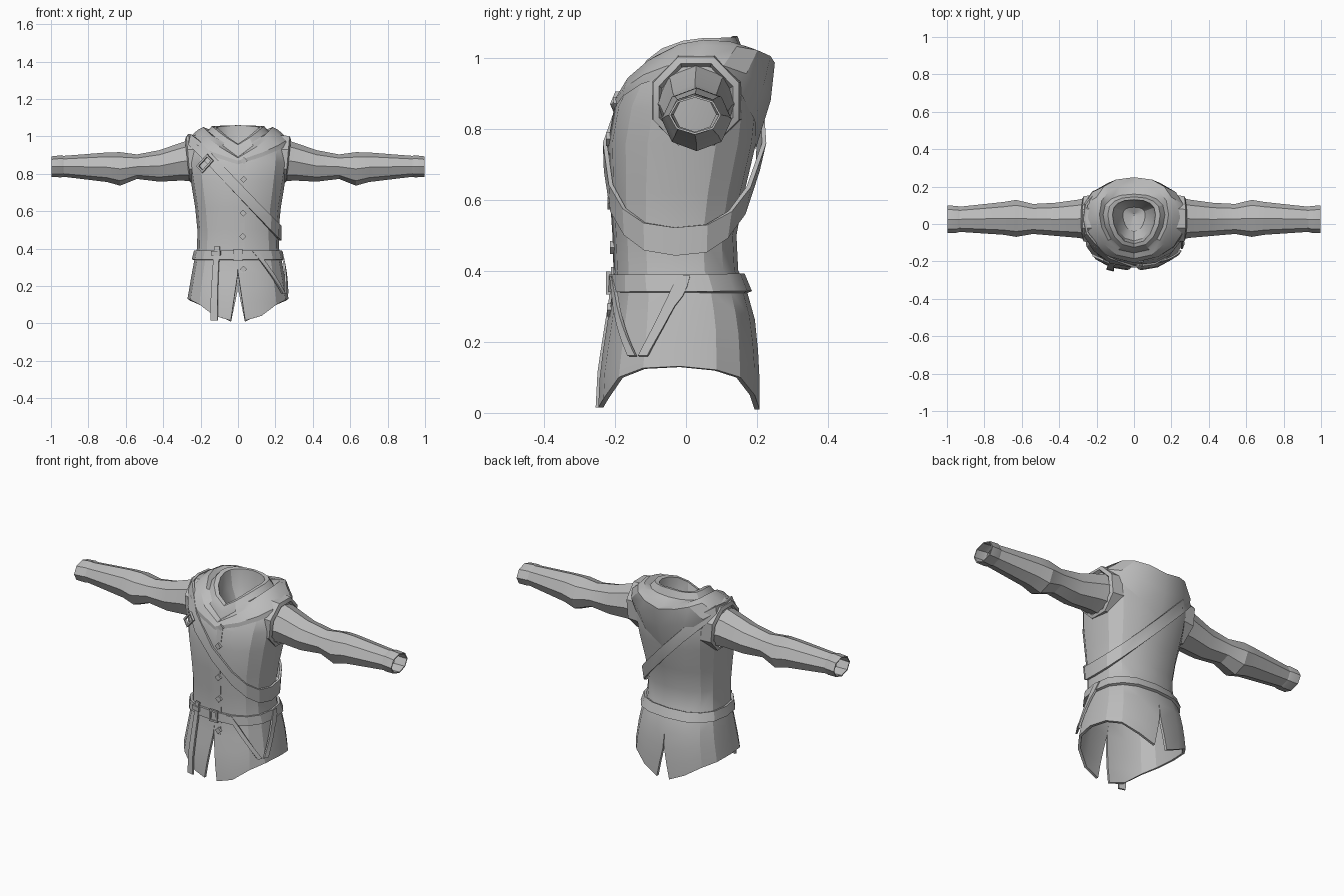
import bpy, bmesh, math
from math import radians, sin, cos, pi
from mathutils import Vector, Matrix

if "Cube" in bpy.data.objects:
    bpy.data.objects.remove(bpy.data.objects["Cube"])

grey = bpy.data.materials.new("plain_grey_cloth")
grey.use_nodes = True
grey.diffuse_color = (0.5, 0.5, 0.5, 1)
grey.node_tree.nodes["Principled BSDF"].inputs["Base Color"].default_value = (0.5, 0.5, 0.5, 1)

# Torso profile: height, half width, front y, back y
BODY = [(0.01, .27, -.24, .2), (.12, .265, -.235, .2), (.25, .243, -.215, .19),
        (.34, .226, -.2, .165), (.4, .212, -.197, .14), (.5, .21, -.2, .135),
        (.62, .222, -.208, .157), (.76, .245, -.213, .19), (.86, .26, -.195, .2),
        (.94, .268, -.155, .19), (.985, .25, -.12, .17)]


def oval(a, hw, yf, yb, z):
    """Point on a slightly squared oval; the front is at -90 degrees."""
    c, s = cos(a), sin(a)
    x = hw * math.copysign(abs(c) ** .8, c)
    y = (yf + yb) / 2 + (yb - yf) / 2 * math.copysign(abs(s) ** .8, s)
    return Vector((x, y, z))


def egg(a, hw, yf, yb, z):
    """Point on an oval that narrows to a tip at the front."""
    c, s = cos(a), sin(a)
    reach = (yb - .05) * s ** .8 if s > 0 else (yf - .05) * abs(s) ** 1.15
    return Vector((hw * math.copysign(abs(c) ** .85, c), .05 + reach, z))


def surf(a, z, off=0.0):
    """Point on the torso at an angle and height, pushed outwards by off."""
    zc = min(max(z, BODY[0][0]), BODY[-1][0])
    for lo, hi in zip(BODY, BODY[1:]):
        if zc <= hi[0]:
            t = (zc - lo[0]) / (hi[0] - lo[0])
            hw, yf, yb = (p + (q - p) * t for p, q in zip(lo[1:], hi[1:]))
            return oval(a, hw + off, yf - off, yb + off, z)


def droop(a, zf, zs, zb):
    """Height that changes from the sides towards the front and the back."""
    w = 1 - abs(cos(a))
    return zs + ((zf if sin(a) < 0 else zb) - zs) * w


def finish(name, bm, thick=0.0):
    bmesh.ops.remove_doubles(bm, verts=bm.verts, dist=.0005)
    bmesh.ops.recalc_face_normals(bm, faces=bm.faces)
    me = bpy.data.meshes.new(name)
    bm.to_mesh(me)
    bm.free()
    ob = bpy.data.objects.new(name, me)
    bpy.context.collection.objects.link(ob)
    me.materials.append(grey)
    bpy.ops.object.select_all(action='DESELECT')
    ob.select_set(True)
    bpy.context.view_layer.objects.active = ob
    if thick:
        mod = ob.modifiers.new("thickness", "SOLIDIFY")
        mod.thickness, mod.offset = thick, 0
        bpy.ops.object.modifier_apply(modifier=mod.name)
    bpy.ops.object.shade_smooth_by_angle(angle=radians(25))
    return ob


def add_grid(bm, rows, closed):
    vs = [[bm.verts.new(p) for p in r] for r in rows]
    n = len(rows[0])
    for r0, r1 in zip(vs, vs[1:]):
        for i in range(n if closed else n - 1):
            j = (i + 1) % n
            bm.faces.new((r0[i], r0[j], r1[j], r1[i]))


def loft(name, rows, closed=True, thick=0.0):
    bm = bmesh.new()
    add_grid(bm, rows, closed)
    return finish(name, bm, thick)


def ring(n):
    return [2 * pi * i / n - pi / 2 for i in range(n)]


# Tunic body and split skirt, built as two side panels
bm = bmesh.new()
for side in (1, -1):
    angles = [-pi / 2 + side * pi * i / 8 for i in range(9)]
    rows = [[surf(a, min(r[0], droop(a, .865, .985, .93))) for a in angles] for r in reversed(BODY[3:])]
    hems = [.015, .04, .1, .125, .13, .12, .1, .05, .01]
    for t in (.24, .5, .75, 1):
        row = []
        for i, a in enumerate(angles):
            p = surf(a, .34 + (hems[i] - .34) * t)
            apex = {0: .27, 8: .19}.get(i, 0)
            if p.z < apex:
                p.x += side * .04 * (apex - p.z) / apex
            row.append(p)
        rows.append(row)
    add_grid(bm, rows, False)
finish("tunic", bm, .014)

# Cowl hood draped around the neck, closed by a shallow bowl inside
A = ring(16)
hood = [[surf(a, droop(a, .85, .955, .74), .01) for a in A],
        [surf(a, droop(a, .87, .985, .88), .018 + .023 * max(0, sin(a))) for a in A]]
for hw, yf, yb, *zz in [(.215, -.185, .25, .885, 1.035, .985), (.185, -.155, .21, .89, 1.05, .985),
                        (.165, -.145, .16, .93, 1.025, 1.02), (.14, -.125, .145, .955, 1.055, 1.06),
                        (.115, -.105, .13, .96, 1.05, 1.06), (.1, -.09, .12, .91, .96, .97),
                        (.06, -.04, .09, .88, .89, .89), (.004, .046, .054, .87, .87, .87)]:
    hood.append([egg(a, hw, yf, yb, droop(a, *zz)) for a in A])
loft("hood", hood)


# Sleeves, cuffs and armhole trims: x, centre z, radius z, centre y, radius y
def limb(name, spec, thick, turn=0.0, lean=0.0):
    for side, label in ((1, "left"), (-1, "right")):
        rows = [[(side * (x + lean * sin(a + turn)), yc + ry * cos(a + turn) * 1.04,
                  zc + rz * sin(a + turn) * 1.04) for a in ring(8)] for x, zc, rz, yc, ry in spec]
        loft(label + "_" + name, rows, True, thick)


limb("sleeve", [(.21, .875, .115, .03, .115), (.3, .866, .098, .028, .098), (.42, .842, .081, .025, .085),
                (.54, .838, .063, .027, .077), (.63, .826, .086, .03, .095),
                (.7, .835, .076, .03, .084), (.94, .84, .053, .025, .064)], 0)
limb("cuff", [(.93, .84, .05, .025, .06), (.945, .84, .054, .025, .066),
              (.997, .838, .05, .025, .068)], .006)
limb("armhole_trim", [(.19, .88, .134, .03, .132), (.265, .877, .13, .028, .126),
                      (.272, .875, .112, .028, .108), (.24, .87, .1, .028, .095)], 0, pi / 8, .012)


# Slanted strap from the right shoulder to the left hip
def slant(a, c):
    lo, hi = .3, 1.01
    off = .015 + .015 * max(0, sin(a))
    for _ in range(30):
        z = (lo + hi) / 2
        if z - c + 1.05 * surf(a, z, off).x > 0:
            hi = z
        else:
            lo = z
    return surf(a, z, off)


loft("shoulder_strap", [[slant(a, c) for a in ring(16)] for c in (.68, .76)], True, .012)

# Belt
loft("belt", [[surf(a, z, .014) for a in ring(16)] for z in (.34, .389)], True, .014)


# Hanging straps and front edge, following the cloth between two angle/height ends
def hanging(name, a0, z0, a1, z1, half, off=.018, thick=.01):
    rows = []
    for i in range(9):
        t = i / 8
        a, z = a0 + (a1 - a0) * t, z0 + (z1 - z0) * t
        rows.append([surf(radians(a + d), z, off) for d in (-half, half)])
    loft(name, rows, False, thick)


hanging("front_tassel_strap", -114, .41, -111, .015, 4)
hanging("front_side_strap", -72, .385, -31, .16, 3.5)
hanging("side_strap", 4, .385, -22, .16, 3.5)
hanging("front_edge", -87, .86, -87, .27, 3, .003, .006)


# Buttons, buckles and belt loops
def block(name, loc, size, turn=0.0, tilt=0.0):
    bm = bmesh.new()
    bmesh.ops.create_cube(bm, size=1, matrix=Matrix.Translation(loc)
                          @ Matrix.Rotation(radians(tilt), 4, 'Z')
                          @ Matrix.Rotation(radians(turn), 4, 'Y') @ Matrix.Diagonal((*size, 1)))
    return finish(name, bm)


for i, z in enumerate((.87, .77, .59, .465, .29)):
    p = surf(radians(-86), z, .008)
    block(f"button_{i + 1}", p, (.026, .014, .026), 45)


def frame(name, loc, w, h, turn=0.0, tilt=0.0):
    m = Matrix.Rotation(radians(tilt), 3, 'Z') @ Matrix.Rotation(radians(turn), 3, 'Y')
    for s in (-1, 1):
        block(f"{name}_side_{s + 2}", loc + m @ Vector((s * w / 2, 0, 0)), (.01, .012, h), turn, tilt)
        block(f"{name}_bar_{s + 2}", loc + m @ Vector((0, 0, s * h / 2)), (w + .01, .012, .01), turn, tilt)


frame("belt_buckle", surf(radians(-90), .366, .02), .04, .055)
frame("strap_buckle", surf(radians(-124), .855, .022), .04, .08, 45, -25)
block("belt_loop", surf(radians(-114), .375, .024), (.05, .012, .025), 0, -15)
